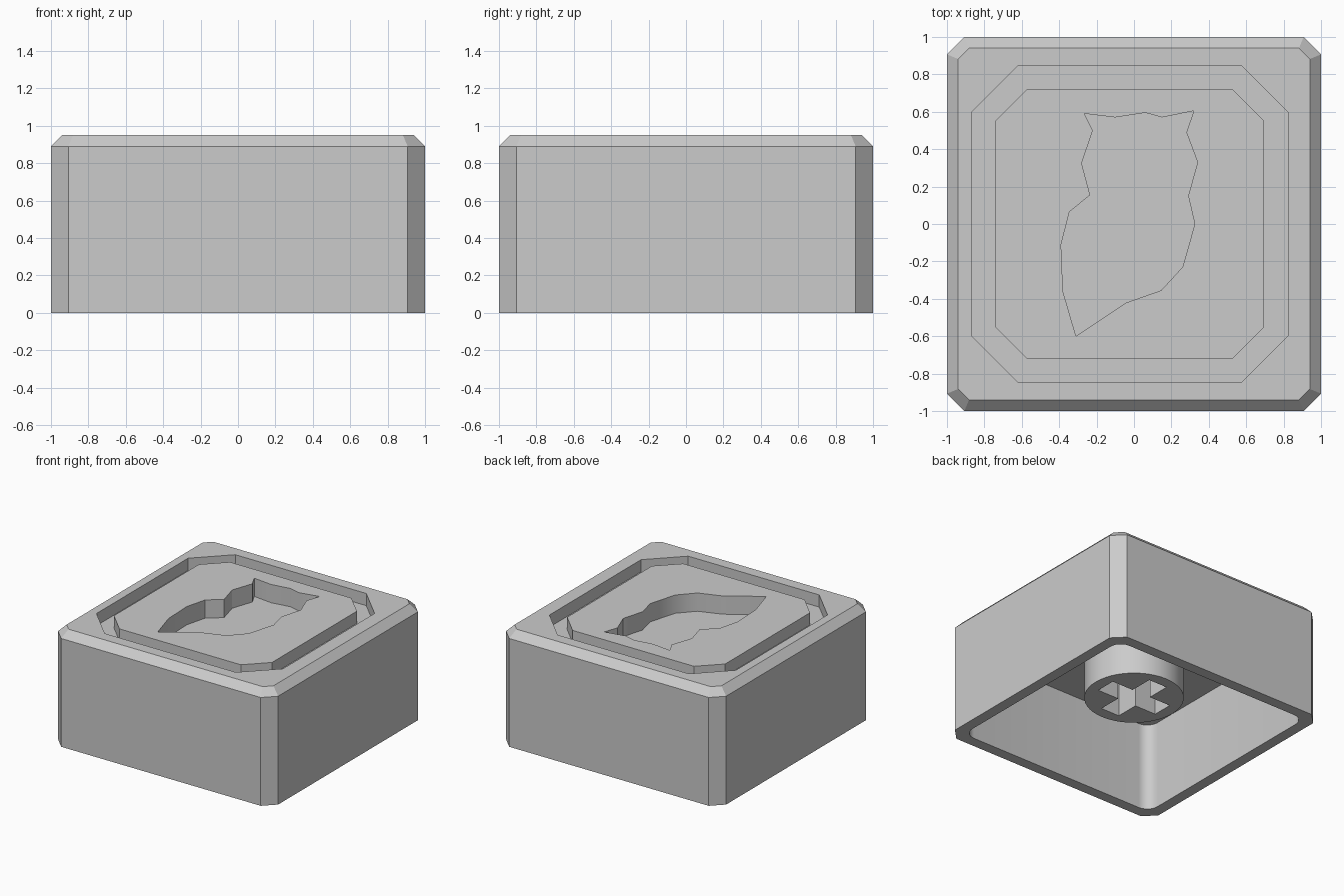
import bpy, bmesh, math

cube = bpy.data.objects.get("Cube")
if cube:
    bpy.data.objects.remove(cube, do_unlink=True)

grey = bpy.data.materials.new("plain grey")
grey.use_nodes = True
COLOUR = (0.6, 0.6, 0.6, 1)
grey.diffuse_color = COLOUR
grey.node_tree.nodes["Principled BSDF"].inputs["Base Color"].default_value = COLOUR


def loft(name, rings):
    """Closed solid through rings given as (outline, height)."""
    bm = bmesh.new()
    loops = [[bm.verts.new((x, y, z)) for x, y in outline] for outline, z in rings]
    n = len(loops[0])
    for low, high in zip(loops, loops[1:]):
        for i in range(n):
            j = (i + 1) % n
            bm.faces.new((low[i], low[j], high[j], high[i]))
    bm.faces.new(loops[0][::-1])
    bm.faces.new(loops[-1])
    bmesh.ops.recalc_face_normals(bm, faces=bm.faces)
    mesh = bpy.data.meshes.new(name)
    bm.to_mesh(mesh)
    bm.free()
    mesh.materials.append(grey)
    obj = bpy.data.objects.new(name, mesh)
    bpy.context.collection.objects.link(obj)
    return obj


def octagon(x0, x1, y, cut):
    """Rectangle with chamfered corners."""
    return [(x0 + cut, -y), (x1 - cut, -y), (x1, cut - y), (x1, y - cut),
            (x1 - cut, y), (x0 + cut, y), (x0, y - cut), (x0, cut - y)]


def rounded_square(half, radius, steps=8):
    c = half - radius
    points = []
    for k, (sx, sy) in enumerate([(1, 1), (-1, 1), (-1, -1), (1, -1)]):
        for i in range(steps + 1):
            a = (k + i / steps) * math.pi / 2
            points.append((sx * c + radius * math.cos(a), sy * c + radius * math.sin(a)))
    return points


def circle(radius, n=48):
    return [(radius * math.cos(i * math.tau / n), radius * math.sin(i * math.tau / n))
            for i in range(n)]


def cut(target, cutter):
    """Subtract the cutter, then discard it."""
    cutter.hide_render = True
    mod = target.modifiers.new("cut", "BOOLEAN")
    mod.operation = "DIFFERENCE"
    mod.solver = "EXACT"
    mod.object = cutter
    bpy.context.view_layer.objects.active = target
    bpy.ops.object.modifier_apply(modifier=mod.name)
    bpy.data.objects.remove(cutter, do_unlink=True)


TOP, CEILING = 0.95, 0.73
GROOVE_FLOOR, EMBLEM_FLOOR = 0.85, 0.80

# Cap shell: chamfered block, hollow underneath
side = octagon(-1, 1, 1, 0.093)
cap = loft("cap_shell", [(side, 0), (side, 0.89), (octagon(-0.94, 0.94, 0.94, 0.058), TOP)])
hollow = rounded_square(0.91, 0.1)
cut(cap, loft("hollow_cutter", [(hollow, -0.1), (hollow, CEILING)]))

# Groove around the top: an outer prism minus its island
outer = octagon(-0.87, 0.825, 0.847, 0.252)
inner = octagon(-0.742, 0.695, 0.718, 0.167)
ring = loft("groove_cutter", [(outer, GROOVE_FLOOR), (outer, 1.1)])
cut(ring, loft("island_cutter", [(inner, 0.7), (inner, 1.2)]))
cut(cap, ring)

# Sunken bird-shaped outline in the middle of the top
bird = [(-0.31, -0.60), (-0.04, -0.42), (0.145, -0.355), (0.26, -0.23), (0.325, 0.0),
        (0.29, 0.15), (0.34, 0.33), (0.28, 0.49), (0.32, 0.605), (0.15, 0.57),
        (0.06, 0.595), (-0.10, 0.57), (-0.265, 0.59), (-0.22, 0.50), (-0.28, 0.325),
        (-0.235, 0.155), (-0.345, 0.065), (-0.39, -0.11), (-0.38, -0.36)]
cut(cap, loft("bird_cutter", [(bird, EMBLEM_FLOOR), (bird, 1.1)]))

# Stem with a cross-shaped socket
stem = loft("stem", [(circle(0.375), 0.25), (circle(0.375), CEILING + 0.01)])
for w, d in ((0.28, 0.085), (0.085, 0.28)):
    bar = [(-w, -d), (w, -d), (w, d), (-w, d)]
    cut(stem, loft("socket_cutter", [(bar, 0.1), (bar, CEILING - 0.03)]))

# Smooth the rounded walls, keep edges sharp
bpy.ops.object.select_all(action="DESELECT")
for obj in (cap, stem):
    obj.select_set(True)
bpy.context.view_layer.objects.active = cap
bpy.ops.object.shade_smooth_by_angle(angle=math.radians(30))
